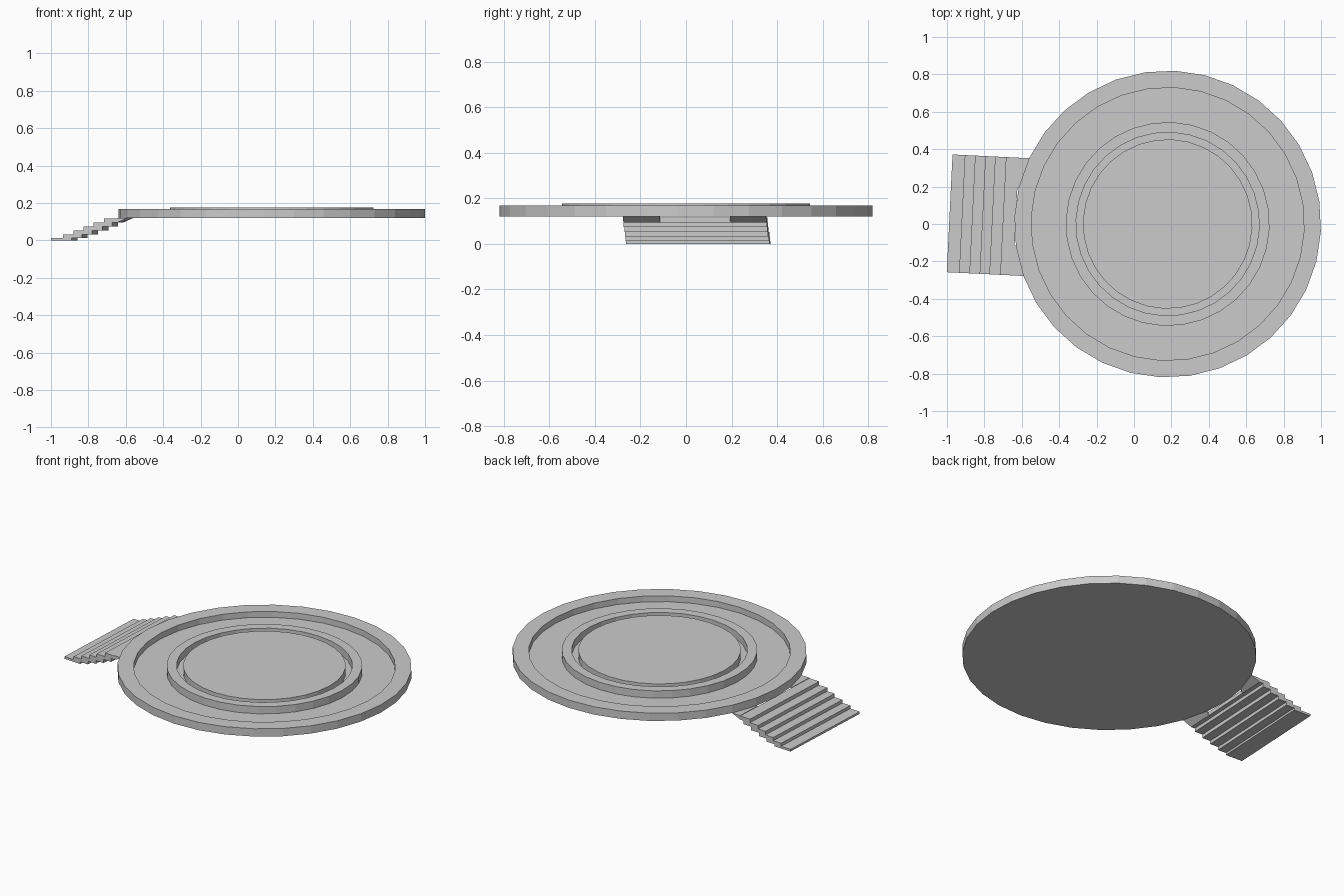
import bpy, bmesh, math
from mathutils import Matrix

if "Cube" in bpy.data.objects:
    bpy.data.objects.remove(bpy.data.objects["Cube"])

# Shared frame: disc axis at x = 0.18, whole model turned slightly clockwise
FRAME = Matrix.Translation((0.18, 0, 0)) @ Matrix.Rotation(math.radians(-2.8), 4, 'Z')
SIDES = 32


def finish(name, bm):
    bmesh.ops.remove_doubles(bm, verts=bm.verts, dist=1e-5)
    bmesh.ops.recalc_face_normals(bm, faces=bm.faces)
    bm.transform(FRAME)
    mesh = bpy.data.meshes.new(name)
    bm.to_mesh(mesh)
    bm.free()
    ob = bpy.data.objects.new(name, mesh)
    bpy.context.collection.objects.link(ob)
    return ob


def lathe(name, profile, closed=False, caps=False):
    """Turn an (r, z) profile around z; optional flat caps at its two ends."""
    bm = bmesh.new()
    rings = [[bm.verts.new((r * math.cos(2 * math.pi * i / SIDES),
                            r * math.sin(2 * math.pi * i / SIDES), z))
              for i in range(SIDES)] for r, z in profile]
    pairs = list(zip(rings, rings[1:]))
    if closed:
        pairs.append((rings[-1], rings[0]))
    for a, b in pairs:
        for i in range(SIDES):
            j = (i + 1) % SIDES
            bm.faces.new((a[i], a[j], b[j], b[i]))
    if caps:
        bm.faces.new(rings[0])
        bm.faces.new(rings[-1])
    return finish(name, bm)


def box(name, x0, x1, y0, y1, z0, z1):
    bm = bmesh.new()
    m = (Matrix.Translation(((x0 + x1) / 2, (y0 + y1) / 2, (z0 + z1) / 2))
         @ Matrix.Diagonal((x1 - x0, y1 - y0, z1 - z0, 1)))
    bmesh.ops.create_cube(bm, size=1, matrix=m)
    return finish(name, bm)


# Tray with raised outer rim and sunken floor
lathe("round_platform", [(0.82, 0.12), (0.82, 0.168), (0.73, 0.168), (0.73, 0.132)], caps=True)
# Raised inner ring
lathe("inner_ring", [(0.545, 0.13), (0.545, 0.177), (0.49, 0.177), (0.49, 0.13)], closed=True)
# Central stage, separated from the ring by a narrow channel
lathe("centre_stage", [(0.453, 0.13), (0.453, 0.177)], caps=True)

# Staircase: thin overlapping slabs rising to the platform
HALF = 0.315
starts = [-1.167, -1.101, -1.046, -0.991, -0.939, -0.881]
ends = [-1.055, -1.0, -0.945, -0.89, -0.838, -0.812]
levels = [0, 0.013, 0.032, 0.052, 0.074, 0.095, 0.117]
for i, (x0, x1) in enumerate(zip(starts, ends)):
    box(f"stair_slab_{i + 1}", x0, x1, -HALF, HALF, levels[i], levels[i + 1])

# Sloped corner wedges joining the top stair to the platform edge
for side, s in (("left", 1), ("right", -1)):
    bm = bmesh.new()
    v = [bm.verts.new((x, s * y, z)) for x, y, z in (
        (-0.812, 0.155, 0.095), (-0.812, HALF, 0.095),
        (-0.812, 0.155, 0.12), (-0.812, HALF, 0.12),
        (-0.802, 0.155, 0.12), (-0.755, HALF, 0.12))]
    for f in ((0, 1, 3, 2), (2, 3, 5, 4), (0, 1, 5, 4), (1, 3, 5), (0, 2, 4)):
        bm.faces.new([v[k] for k in f])
    finish(f"stair_wedge_{side}", bm)
